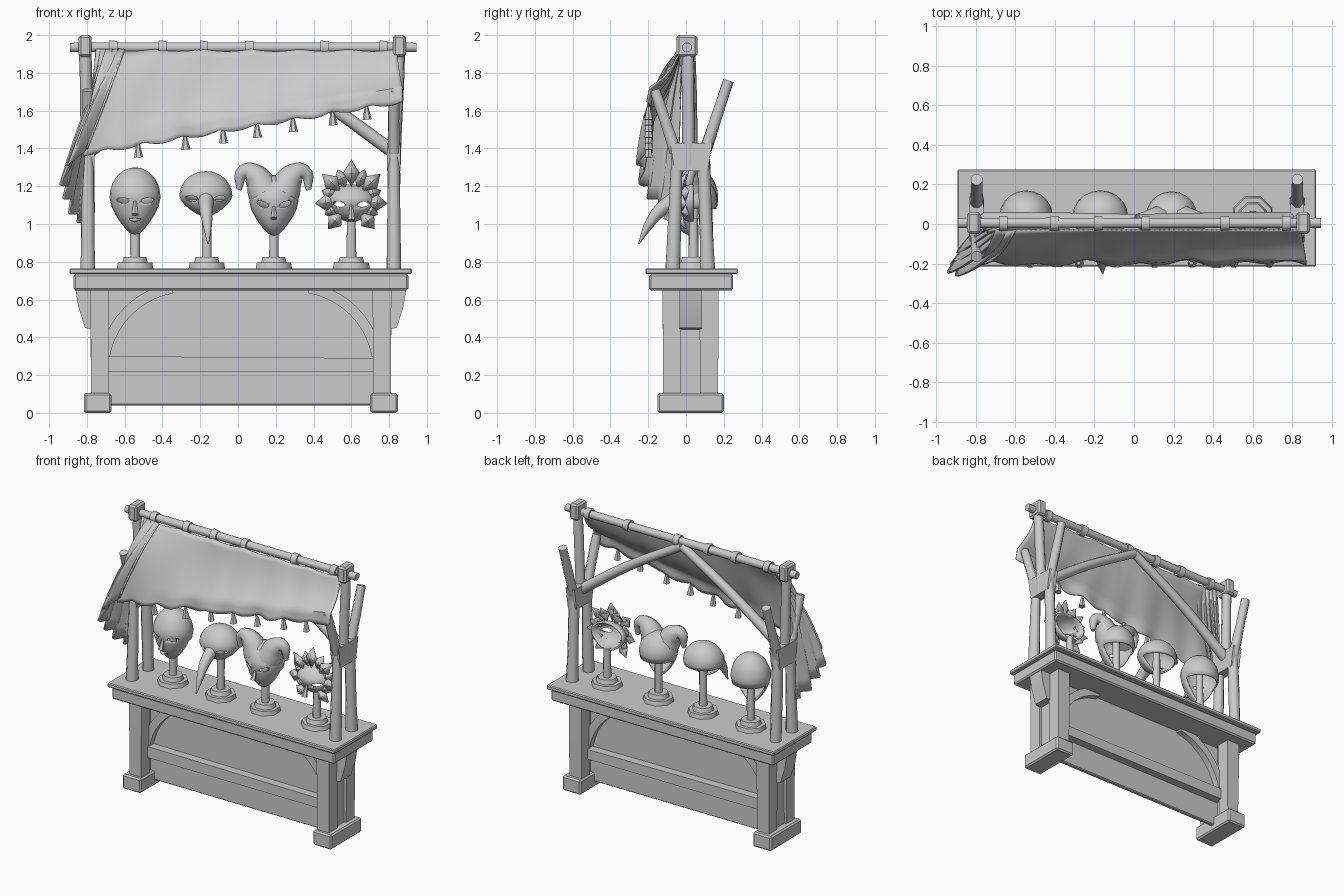
import bpy, bmesh, math, random
from mathutils import Vector, Matrix

random.seed(4)
if "Cube" in bpy.data.objects:
    bpy.data.objects.remove(bpy.data.objects["Cube"])

GREY = (0.6, 0.6, 0.6, 1)
mat = bpy.data.materials.new("plain grey")
mat.use_nodes = True
mat.diffuse_color = GREY
mat.node_tree.nodes["Principled BSDF"].inputs["Base Color"].default_value = GREY
CX = 0.015  # middle of the stall


def select(ob):
    bpy.ops.object.select_all(action='DESELECT')
    ob.select_set(True)
    bpy.context.view_layer.objects.active = ob


def make(name, bm, angle=30):
    bmesh.ops.recalc_face_normals(bm, faces=bm.faces)
    me = bpy.data.meshes.new(name)
    bm.to_mesh(me)
    bm.free()
    ob = bpy.data.objects.new(name, me)
    bpy.context.collection.objects.link(ob)
    me.materials.append(mat)
    select(ob)
    bpy.ops.object.shade_smooth_by_angle(angle=math.radians(angle))
    return ob


def apply_mod(ob, kind, **settings):
    mod = ob.modifiers.new(kind, kind)
    for key, value in settings.items():
        setattr(mod, key, value)
    select(ob)
    bpy.ops.object.modifier_apply(modifier=mod.name)


def box(name, lo, hi, bevel=0.006):
    lo, hi = Vector(lo), Vector(hi)
    bm = bmesh.new()
    bmesh.ops.create_cube(bm, size=1)
    for v in bm.verts:
        v.co = (lo + hi) / 2 + v.co * (hi - lo)
    bmesh.ops.bevel(bm, geom=bm.edges[:], offset=bevel, segments=1, affect='EDGES')
    return make(name, bm)


def skin(bm, rings, closed=True):
    n = len(rings[0])
    for a, b in zip(rings, rings[1:]):
        for i in range(n if closed else n - 1):
            j = (i + 1) % n
            bm.faces.new((a[i], a[j], b[j], b[i]))


def beam(name, p, q, r0, r1, sides=8, steps=4, rough=0.06):
    # hand-hewn pole with slightly uneven girth
    p, q = Vector(p), Vector(q)
    rot = (q - p).to_track_quat('Z', 'Y')
    bm = bmesh.new()
    rings = []
    for k in range(steps + 1):
        t = k / steps
        r = (r0 + (r1 - r0) * t) * (1 + random.uniform(-rough, rough))
        turn = [math.tau * (i + 0.5) / sides for i in range(sides)]
        rings.append([bm.verts.new(p.lerp(q, t) + rot @ Vector((r * math.cos(a), r * math.sin(a), 0)))
                      for a in turn])
    skin(bm, rings)
    bm.faces.new(rings[0])
    bm.faces.new(rings[-1])
    return make(name, bm, 50 if sides > 6 else 30)


def prism(name, outline, y0, y1):
    bm = bmesh.new()
    rings = [[bm.verts.new((x, y, z)) for x, z in outline] for y in (y0, y1)]
    skin(bm, rings)
    for r in rings:
        bm.faces.new(r)
    return make(name, bm)


def cloth(name, func, nu, nv, thick=0.008):
    bm = bmesh.new()
    skin(bm, [[bm.verts.new(func(i / nu, j / nv)) for i in range(nu + 1)] for j in range(nv + 1)], False)
    ob = make(name, bm, 45)
    apply_mod(ob, 'SOLIDIFY', thickness=thick, offset=0)


def tube(name, pts, radii):
    cu = bpy.data.curves.new(name, 'CURVE')
    cu.dimensions = '3D'
    cu.bevel_depth, cu.bevel_resolution, cu.resolution_u, cu.use_fill_caps = 1, 2, 5, True
    sp = cu.splines.new('BEZIER')
    sp.bezier_points.add(len(pts) - 1)
    for b, p, r in zip(sp.bezier_points, pts, radii):
        b.co, b.radius = p, r
        b.handle_left_type = b.handle_right_type = 'AUTO'
    ob = bpy.data.objects.new(name, cu)
    bpy.context.collection.objects.link(ob)
    cu.materials.append(mat)
    select(ob)
    bpy.ops.object.convert(target='MESH')
    bpy.ops.object.shade_smooth_by_angle(angle=math.radians(50))


# Counter and kickboard
box("counter_top", (-0.892, -0.215, 0.735), (0.92, 0.275, 0.765))
box("counter_apron", (-0.87, -0.195, 0.648), (0.902, 0.25, 0.735), 0.01)
box("inner_panel", (-0.72, 0.01, 0.04), (0.75, 0.04, 0.66))
prism("lower_rail", [(-0.7, 0.22), (0.73, 0.22), (0.73, 0.29), (-0.7, 0.3)], -0.05, 0.1)

# Both ends: feet, legs, brackets, posts and forked branches
for s, side in ((-1, "right"), (1, "left")):
    lx, fx, px = CX + s * 0.747, CX + s * 0.758, CX + s * 0.81
    box(side + "_foot", (fx - 0.073, -0.15, 0), (fx + 0.073, 0.2, 0.105), 0.01)
    box(side + "_end_panel", (lx - 0.03, -0.04, 0.09), (lx + 0.03, 0.09, 0.65))
    for y, end in ((-0.075, "front"), (0.122, "back")):
        beam(side + "_" + end + "_leg", (lx, y, 0.09), (lx, y, 0.65), 0.066, 0.07, 4, 3, 0.03)
    arc = [math.radians(a) for a in range(10, 81, 7)]
    strip = [(0.47 * math.cos(a), 0.47 * math.sin(a)) for a in arc]
    strip += [(0.415 * math.cos(a), 0.415 * math.sin(a)) for a in reversed(arc)]
    prism(side + "_arch", [(CX + s * (0.285 + x), 0.225 + z) for x, z in strip], -0.035, 0.085)
    corbel = [(0.78, 0.65), (0.875, 0.65), (0.86, 0.56), (0.825, 0.45), (0.77, 0.44)]
    prism(side + "_corbel", [(CX + s * x, z) for x, z in corbel], -0.035, 0.085)
    beam(side + "_front_post", (px, -0.07, 0.76), (px, -0.045, 1.42), 0.041, 0.033)
    beam(side + "_back_post", (px, 0.115, 0.76), (px, 0.09, 1.42), 0.041, 0.035)
    profile = ((-0.06, 1.28), (0.115, 1.28), (0.14, 1.43), (-0.085, 1.43))
    collar = prism(side + "_collar", profile, -0.035, 0.035)
    collar.matrix_world = Matrix.Translation((px, 0, 0)) @ Matrix.Rotation(math.pi / 2, 4, 'Z')
    beam(side + "_front_branch", (px, -0.055, 1.38), (px, -0.165, 1.71), 0.034, 0.029)
    beam(side + "_back_branch", (px, 0.1, 1.38), (px, 0.225, 1.76), 0.034, 0.03)
    cap = px + 0.0075 + s * 0.022
    beam(side + "_upper_post", (px, 0.015, 1.3), (cap, 0.01, 1.96), 0.036, 0.033)
    box(side + "_post_cap", (cap - 0.034, -0.05, 1.885), (cap + 0.034, 0.06, 2.0), 0.012)
    tube(side + "_knee_brace", [(px, 0.025, 1.38), (CX + s * 0.41, 0.025, 1.665), (CX, 0.02, 1.91)],
         [0.036, 0.033, 0.03])

# Top rail with wrapped ties
beam("top_rail", (-0.89, 0.005, 1.935), (0.945, 0.005, 1.935), 0.028, 0.028, 8, 8)
for x in (-0.66, -0.4, -0.18, 0.06, 0.46, 0.77):
    beam("rail_tie", (x - 0.022, 0.003, 1.933), (x + 0.022, 0.003, 1.933), 0.04, 0.038, 8, 1)


# Awning with a scalloped valance, draped over the right branch
def awning(u, v):
    top_x, low_x = -0.7 + 1.54 * u, -0.82 + 1.69 * u
    hem = 1.505 + 0.165 * low_x
    fold_z, fold_y = hem + 0.075, -0.19 + 0.005 * u
    ripple = 0.006 * math.sin(u * 41) + 0.005 * math.sin(u * 23)
    if v <= 0.8:
        t = v / 0.8
        sag = math.sin(math.pi * t)
        drop = 0.018 - 0.065 * max(0, 1 - u / 0.4) ** 1.5
        tie_dip = 0.012 * abs(math.sin(u * math.pi * 6)) * (1 - t)
        return (top_x + (low_x - top_x) * t, fold_y * t + drop * sag + ripple * t - 0.03 * (1 - t),
                1.925 + (fold_z - 1.925) * t - drop * sag - tie_dip)
    t = (v - 0.8) / 0.2
    scallop = 0.022 * abs(math.sin((low_x - 0.1) / 0.2 * math.pi))
    return (low_x, fold_y - 0.012 * t + ripple * (1 + t), fold_z - t * (0.065 + scallop))


cloth("awning", awning, 64, 15)
for x in (-0.53, -0.28, -0.08, 0.1, 0.29, 0.5, 0.68):
    z, y = 1.505 + 0.165 * x, -0.198
    beam("tassel", (x, y, z + 0.005), (x + 0.004, y, z - 0.065), 0.01, 0.025, 6, 2)

# Gathered side drape, a fan of pleats
hem_pts = [Vector(p) for p in ((-0.8, -0.21, 1.4), (-0.9, -0.25, 1.31), (-0.93, -0.22, 1.2),
                               (-0.9, -0.17, 1.13), (-0.87, -0.11, 1.05), (-0.82, -0.05, 1.01))]


def drape(u, v):
    k = min(int(u * 5), 4)
    low = hem_pts[k].lerp(hem_pts[k + 1], u * 5 - k)
    top = Vector((-0.6 - 0.15 * u, -0.04 + 0.02 * u, 1.925))
    p = top.lerp(low, v)
    pleat = math.sin(u * math.tau * 5) * 0.022 * min(1, v * 2)
    bulge = math.sin(math.pi * v)
    return p + Vector((pleat * 0.8 - 0.02 * bulge * math.sin(math.pi * u),
                       pleat - 0.05 * bulge * (1 - u), 0.6 * pleat * v))


cloth("side_drape", drape, 48, 10, 0.01)


# Masks on turned stands
def stand(x, top):
    beam("stand_base", (x, 0.04, 0.76), (x, 0.04, 0.795), 0.105, 0.1, 8, 1, 0.02)
    beam("stand_collar", (x, 0.04, 0.79), (x, 0.04, 0.825), 0.075, 0.065, 8, 1, 0.02)
    beam("stand_stem", (x, 0.04, 0.8), (x, 0.04, top), 0.028, 0.025, 8, 3)


def mask(name, x, z, w, up, down, chin, back, eye, tilt, open_below):
    bm = bmesh.new()
    bmesh.ops.create_uvsphere(bm, u_segments=20, v_segments=14, radius=1)
    mid = [(f, f.calc_center_median()) for f in bm.faces]
    gone = [f for f, c in mid if c.z < open_below and c.y > 0.05]
    bmesh.ops.delete(bm, geom=gone, context='FACES')
    for v in bm.verts:
        c = v.co
        taper = 1 - chin * max(0, -c.z) ** 1.5
        brow = 0.012 * math.exp(-((c.z - 0.12) / 0.12) ** 2) if c.y < -0.3 else 0
        v.co = (x + c.x * w * taper, 0.04 + c.y * (back if c.y > 0 else 0.12) - brow,
                z + c.z * (up if c.z > 0 else down))
    ob = make(name, bm, 40)
    apply_mod(ob, 'SOLIDIFY', thickness=0.012, offset=-1)
    for s in (-1, 1):
        cut = bmesh.new()
        bmesh.ops.create_uvsphere(cut, u_segments=12, v_segments=8, radius=1)
        place = Matrix.Translation((x + s * eye, -0.06, z - 0.015)) @ Matrix.Rotation(-s * tilt, 4, 'Y')
        bmesh.ops.transform(cut, matrix=place @ Matrix.Diagonal((0.034, 0.09, 0.014, 1)), verts=cut.verts)
        cutter = make("eye_cutter", cut)
        apply_mod(ob, 'BOOLEAN', operation='DIFFERENCE', object=cutter, solver='EXACT')
        bpy.data.objects.remove(cutter)


def nose(x, z, length):
    beam("nose", (x, -0.075, z), (x, -0.1, z - length), 0.008, 0.02, 6, 2, 0)


# Plain face
stand(-0.545, 1.2)
mask("plain_mask", -0.545, 1.14, 0.135, 0.16, 0.2, 0.45, 0.13, 0.065, 0.1, -0.2)
nose(-0.545, 1.12, 0.07)
tube("plain_mask_lips", [(-0.575, -0.062, 1.025), (-0.545, -0.078, 1.022), (-0.515, -0.062, 1.025)],
     [0.004, 0.011, 0.004])

# Beaked face
stand(-0.165, 1.2)
mask("beaked_mask", -0.17, 1.15, 0.14, 0.13, 0.11, 0.35, 0.13, 0.075, 0.1, -0.3)
tube("beak", [(-0.17, -0.06, 1.13), (-0.168, -0.14, 1.07), (-0.162, -0.2, 0.99), (-0.158, -0.25, 0.895)],
     [0.042, 0.036, 0.024, 0.004])

# Horned face
stand(0.19, 1.2)
mask("horned_mask", 0.19, 1.12, 0.13, 0.14, 0.185, 0.45, 0.125, 0.06, 0.35, -0.2)
nose(0.19, 1.09, 0.06)
for s in (-1, 1):
    path = ((0.05, 1.17), (0.1, 1.255), (0.16, 1.275), (0.185, 1.18))
    tube("mask_horn", [(0.19 + s * x, 0.015, z) for x, z in path], [0.09, 0.065, 0.04, 0.014])

# Leafy face
stand(0.6, 1.03)
mask("leafy_mask", 0.6, 1.12, 0.13, 0.09, 0.11, 0.2, 0.02, 0.065, 0.15, 2)
nose(0.6, 1.1, 0.08)
for i in range(13):
    a = math.radians(-50 + 280 * i / 12)
    reach = 0.075 + (0.035 if i % 2 == 0 else 0) + 0.03 * max(0, math.sin(a))
    out = Vector((math.cos(a), 0, math.sin(a)))
    across = Vector((-out.z, 0, out.x))
    root = Vector((0.6, -0.005 if i % 2 else -0.02, 1.12)) + out * 0.08
    bm = bmesh.new()
    spine = [bm.verts.new(root + out * reach * t + Vector((0, dy, 0))) for t, dy in ((0, 0), (0.5, -0.02), (1, 0.02))]
    for s in (-1, 1):
        edge = bm.verts.new(root + out * reach * 0.5 + across * s * 0.042)
        bm.faces.new((spine[0], spine[1], edge))
        bm.faces.new((spine[1], spine[2], edge))
    apply_mod(make("mask_leaf", bm, 20), 'SOLIDIFY', thickness=0.008, offset=0)
